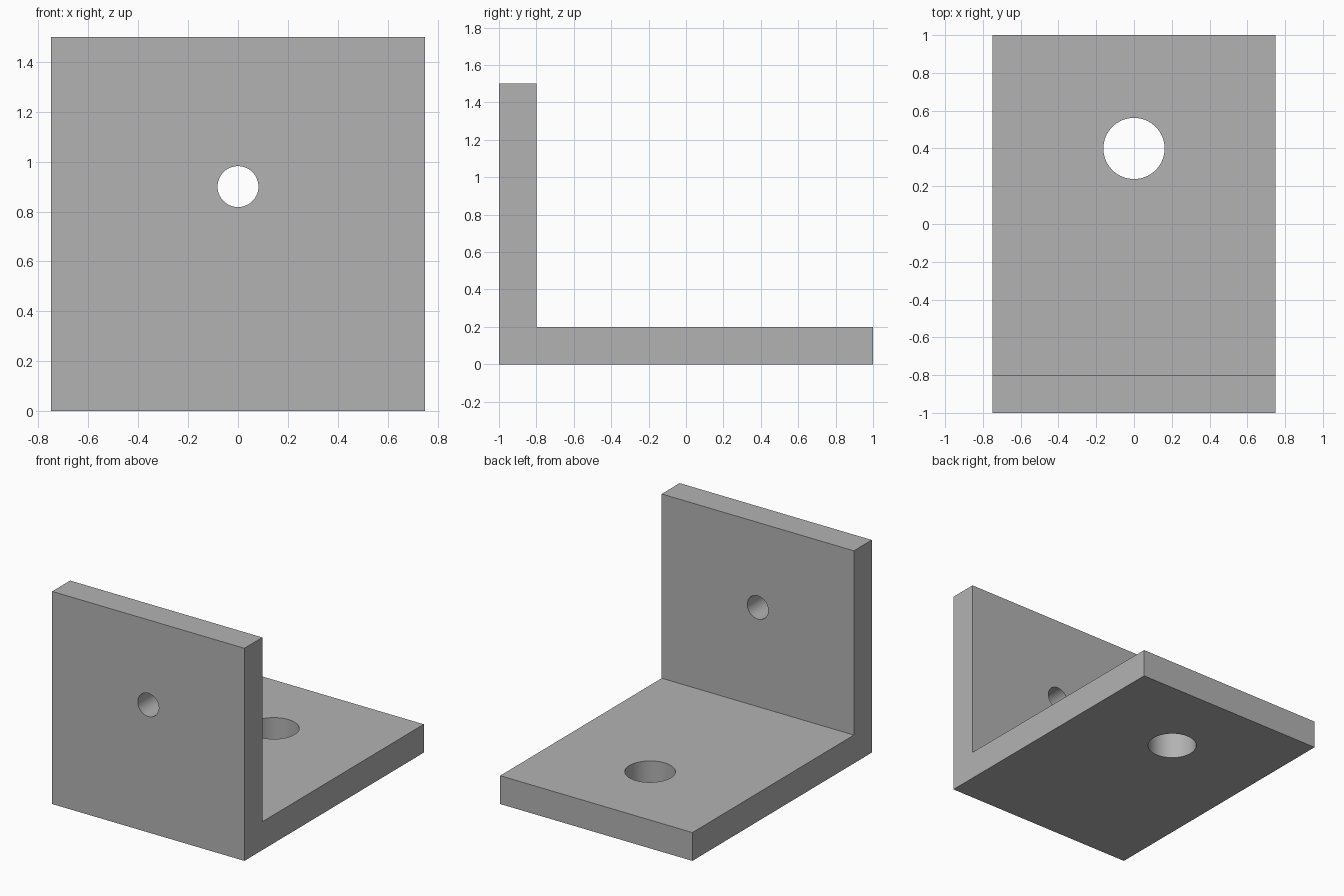
import bpy
import bmesh
from math import pi

default = bpy.data.objects.get("Cube")
if default:
    bpy.data.objects.remove(default, do_unlink=True)

HALF_WIDTH, HALF_DEPTH = 0.75, 1.0
HEIGHT, THICK = 1.5, 0.2

# Plain grey material
grey = bpy.data.materials.new("grey")
colour = (0.45, 0.45, 0.45, 1)
grey.diffuse_color = colour
grey.use_nodes = True
grey.node_tree.nodes["Principled BSDF"].inputs["Base Color"].default_value = colour

# L-shaped side profile, extruded across the width
inner = -HALF_DEPTH + THICK
profile = [(-HALF_DEPTH, 0), (HALF_DEPTH, 0), (HALF_DEPTH, THICK),
           (inner, THICK), (inner, HEIGHT), (-HALF_DEPTH, HEIGHT)]
bm = bmesh.new()
side = bm.faces.new([bm.verts.new((-HALF_WIDTH, y, z)) for y, z in profile])
extruded = bmesh.ops.extrude_face_region(bm, geom=[side])["geom"]
bmesh.ops.translate(bm, vec=(2 * HALF_WIDTH, 0, 0),
                    verts=[v for v in extruded if isinstance(v, bmesh.types.BMVert)])
bmesh.ops.recalc_face_normals(bm, faces=bm.faces)
mesh = bpy.data.meshes.new("angle_bracket")
bm.to_mesh(mesh)
bm.free()
mesh.materials.append(grey)
bracket = bpy.data.objects.new("angle_bracket", mesh)
bpy.context.collection.objects.link(bracket)


def drill(name, radius, location, rotation=(0, 0, 0)):
    """Cut a round through-hole in the bracket."""
    bpy.ops.mesh.primitive_cylinder_add(vertices=64, radius=radius, depth=2 * THICK,
                                        location=location, rotation=rotation)
    cutter = bpy.context.object
    cutter.name = name
    cutter.hide_render = True
    cutter.data.materials.append(grey)
    cut = bracket.modifiers.new(name, "BOOLEAN")
    cut.operation = "DIFFERENCE"
    cut.solver = "EXACT"
    cut.object = cutter
    bpy.ops.object.select_all(action="DESELECT")
    bpy.context.view_layer.objects.active = bracket
    bracket.select_set(True)
    bpy.ops.object.modifier_apply(modifier=name)
    bpy.data.objects.remove(cutter, do_unlink=True)


# Small hole in the upright plate, large hole in the base plate
drill("upright_hole", 0.082, (0, -HALF_DEPTH + THICK / 2, 0.9), (pi / 2, 0, 0))
drill("base_hole", 0.162, (0, 0.4, THICK / 2))

bpy.ops.object.shade_smooth_by_angle()
